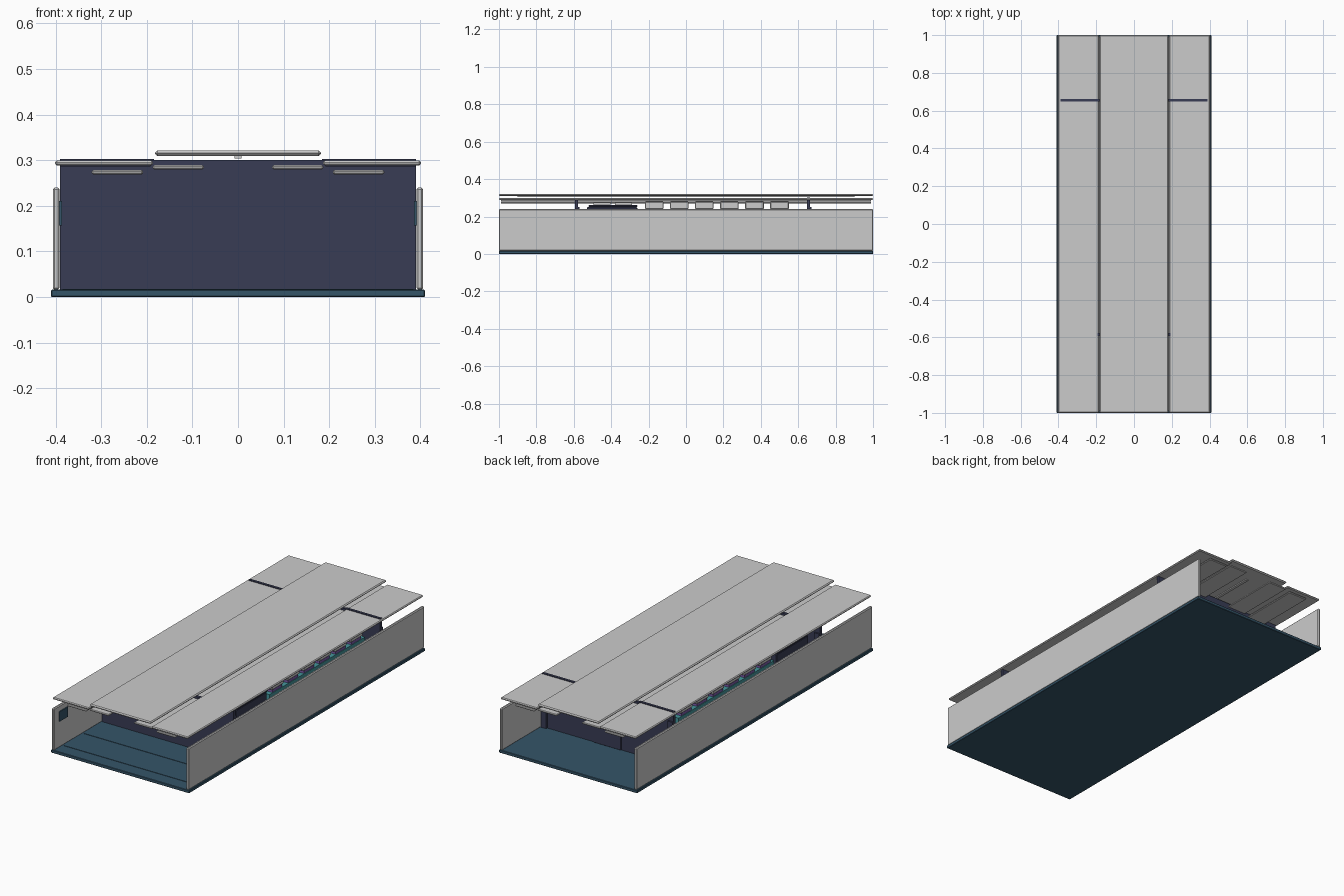
import bpy

if "Cube" in bpy.data.objects:
    bpy.data.objects.remove(bpy.data.objects["Cube"])

MATS = {}


def mat(name, col):
    m = bpy.data.materials.new(name)
    m.diffuse_color = (*col, 1)
    m.use_nodes = True
    m.node_tree.nodes["Principled BSDF"].inputs["Base Color"].default_value = m.diffuse_color
    MATS[name] = m


mat("floor_blue", (0.035, 0.09, 0.14))
mat("navy", (0.04, 0.045, 0.09))
mat("teal", (0.06, 0.3, 0.33))
mat("purple", (0.2, 0.11, 0.4))


def box(name, x, y, z, material=None, bevel=0.0):
    """Box from (min, max) ranges, with an optional chamfer."""
    bpy.ops.mesh.primitive_cube_add(size=1)
    o = bpy.context.object
    o.name = name
    o.location = [(r[0] + r[1]) / 2 for r in (x, y, z)]
    o.scale = [r[1] - r[0] for r in (x, y, z)]
    bpy.ops.object.transform_apply(location=True, scale=True)
    if bevel:
        b = o.modifiers.new("chamfer", "BEVEL")
        b.width = bevel
        b.segments = 1
    if material:
        o.data.materials.append(MATS[material])
    return o


def pair(name, x, y, z, material=None, bevel=0.0):
    """The same box on both sides of the centre line."""
    box(name + "_right", x, y, z, material, bevel)
    box(name + "_left", (-x[1], -x[0]), y, z, material, bevel)


FULL = (-1, 1)

# Hull: floor slab and side walls
box("floor", (-0.41, 0.41), FULL, (0, 0.016), "floor_blue", 0.002)
pair("side_wall", (0.391, 0.406), FULL, (0.016, 0.24), None, 0.004)

# Stepped roof panels
box("roof_centre", (-0.182, 0.182), FULL, (0.309, 0.321), None, 0.005)
pair("roof_side", (0.186, 0.401), FULL, (0.288, 0.299), None, 0.004)
pair("ceiling_inner_strip", (0.075, 0.187), (-0.99, 0.99), (0.280, 0.289), None, 0.003)
pair("ceiling_outer_strip", (0.208, 0.321), (-0.99, 0.99), (0.269, 0.278), None, 0.003)
box("ceiling_light", (-0.008, 0.008), (-0.9, 0.9), (0.304, 0.309))

# Bulkheads at both ends of the cabin
box("front_bulkhead", (-0.39, 0.39), (-0.594, -0.578), (0.016, 0.287), "navy")
box("front_bulkhead_cap", (-0.192, 0.192), (-0.594, -0.578), (0.287, 0.300), "navy")
box("rear_bulkhead", (-0.39, 0.39), (0.648, 0.662), (0.016, 0.30), "navy")
pair("rear_bulkhead_top", (0.184, 0.39), (0.648, 0.662), (0.298, 0.303), "navy")
pair("bulkhead_foot_front", (0.36, 0.39), (-0.578, -0.57), (0.016, 0.25), "navy")
pair("bulkhead_foot_rear", (0.36, 0.39), (0.662, 0.672), (0.016, 0.25), "navy")
box("rear_door", (-0.08, 0.08), (0.662, 0.667), (0.016, 0.23), "navy", 0.001)

# Small screens on the walls near the entrance and floor ribs
pair("wall_screen", (0.386, 0.391), (-0.96, -0.89), (0.157, 0.21), "floor_blue")
for i, y in enumerate((-0.92, -0.75)):
    box(f"floor_rib_{i}", (-0.385, 0.385), (y - 0.008, y + 0.008), (0.016, 0.018), "floor_blue")

# Long consoles with two grey screens each
pair("console", (0.2, 0.355), (-0.53, -0.26), (0.016, 0.25), "navy", 0.004)
pair("console_top", (0.195, 0.36), (-0.52, -0.26), (0.25, 0.262), "navy", 0.004)
for i, y in enumerate((-0.45, -0.335)):
    pair(f"console_screen_{i}", (0.25, 0.34), (y - 0.045, y + 0.045), (0.262, 0.275))

# Row of six storage pods on a teal base
pair("pod_base", (0.2, 0.355), (-0.24, 0.57), (0.016, 0.225), "teal")
for i in range(6):
    y = -0.17 + i * 0.134
    pair(f"pod_body_{i}", (0.21, 0.352), (y - 0.042, y + 0.042), (0.225, 0.24), "purple")
    pair(f"pod_cover_{i}", (0.21, 0.357), (y - 0.05, y + 0.05), (0.24, 0.28), None, 0.004)
